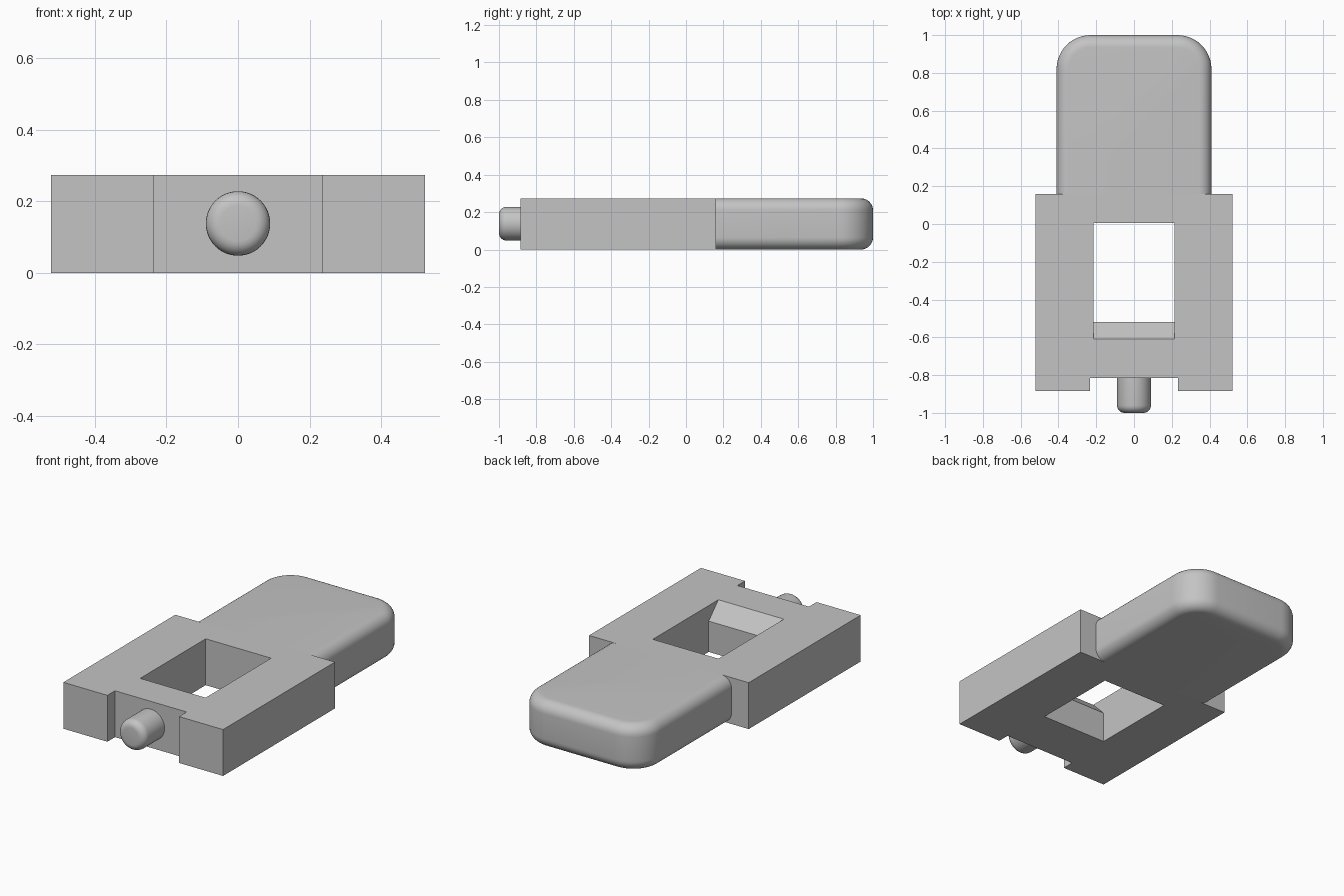
import bpy, bmesh
from math import sin, cos, pi
from mathutils import Matrix, Vector

if "Cube" in bpy.data.objects:
    bpy.data.objects.remove(bpy.data.objects["Cube"], do_unlink=True)

HEIGHT = 0.274
BACK = 0.16          # where the body ends and the grip begins

grey = bpy.data.materials.new("plain_grey")
grey.use_nodes = True
colour = (0.55, 0.55, 0.55, 1)
grey.diffuse_color = colour
grey.node_tree.nodes["Principled BSDF"].inputs["Base Color"].default_value = colour


def prism(points, offset):
    """Closed bmesh made by sweeping a flat outline along an offset."""
    bm = bmesh.new()
    face = bm.faces.new([bm.verts.new(p) for p in points])
    swept = bmesh.ops.extrude_face_region(bm, geom=[face])
    verts = [v for v in swept["geom"] if isinstance(v, bmesh.types.BMVert)]
    bmesh.ops.translate(bm, verts=verts, vec=Vector(offset))
    bmesh.ops.recalc_face_normals(bm, faces=bm.faces)
    return bm


def finish(bm, name, smooth=False):
    mesh = bpy.data.meshes.new(name)
    bm.to_mesh(mesh)
    bm.free()
    mesh.materials.append(grey)
    obj = bpy.data.objects.new(name, mesh)
    bpy.context.collection.objects.link(obj)
    bpy.ops.object.select_all(action="DESELECT")
    obj.select_set(True)
    bpy.context.view_layer.objects.active = obj
    if smooth:
        bpy.ops.object.shade_smooth_by_angle(angle=pi / 6)
    return obj


def mirrored(half):
    """Complete a right-hand outline with its left-hand mirror."""
    return half + [(-x, y, z) for x, y, z in reversed(half)]


# Window cutter: straight walls with a sloped upper lip at the front
lip = [(-0.518, -0.1), (-0.518, 0.182), (-0.608, HEIGHT),
       (-0.608, 0.4), (0.004, 0.4), (0.004, -0.1)]
cutter = finish(prism([(-0.214, y, z) for y, z in lip], (0.428, 0, 0)), "window_cutter")
cutter.hide_render = True

# Body: block with a shallow front notch and a window through it
half = [(0.234, -0.814, 0), (0.234, -0.885, 0), (0.522, -0.885, 0), (0.522, BACK, 0)]
body = finish(prism(mirrored(half), (0, 0, HEIGHT)), "body")
cut = body.modifiers.new("window", "BOOLEAN")
cut.operation = "DIFFERENCE"
cut.solver = "EXACT"
cut.object = cutter
bpy.ops.object.modifier_apply(modifier=cut.name)
bpy.data.objects.remove(cutter, do_unlink=True)

# Grip: tongue with round back corners and softened rims
radius, steps = 0.18, 12
arc = [(0.41 - radius + radius * cos(a), 1 - radius + radius * sin(a), 0)
       for a in (i * pi / 2 / steps for i in range(steps + 1))]
bm = prism(mirrored([(0.41, BACK, 0)] + arc), (0, 0, HEIGHT))
rims = [e for e in bm.edges
        if abs(e.verts[0].co.z - e.verts[1].co.z) < 1e-5
        and max(v.co.y for v in e.verts) > BACK + 0.01]
bmesh.ops.bevel(bm, geom=rims, offset=0.065, segments=8, profile=0.5, affect="EDGES")
finish(bm, "grip", smooth=True)

# Pin: short round peg with a softened tip
bm = bmesh.new()
bmesh.ops.create_cone(bm, cap_ends=True, segments=48, radius1=0.09, radius2=0.09, depth=0.186,
                      matrix=Matrix.Translation((0, -0.907, 0.138)) @ Matrix.Rotation(pi / 2, 4, "X"))
tip = [e for e in bm.edges if all(v.co.y < -0.99 for v in e.verts)]
bmesh.ops.bevel(bm, geom=tip, offset=0.04, segments=6, profile=0.5, affect="EDGES")
finish(bm, "pin", smooth=True)
